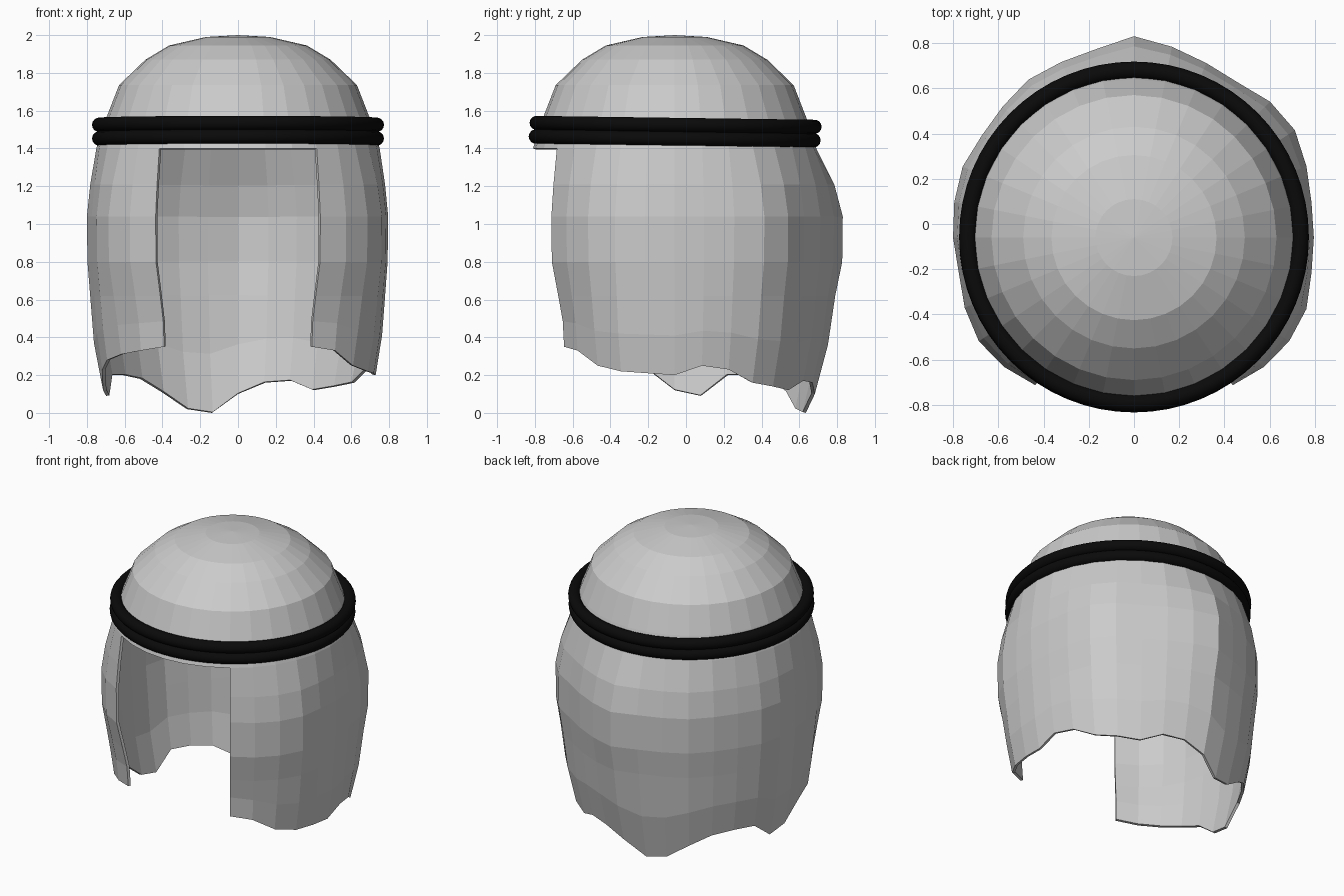
import bpy, bmesh
from math import sin, cos, radians, tau
from mathutils import Vector

if "Cube" in bpy.data.objects:
    bpy.data.objects.remove(bpy.data.objects["Cube"])

N = 32            # radial segments
CY = -0.06        # axis of the head cloth
OPEN = 3          # face opening spans segments -3..3

# dome rings (radius, z) from crown to brow
DOME = [(0.17, 1.99), (0.365, 1.945), (0.49, 1.87), (0.63, 1.735), (0.70, 1.555), (0.75, 1.40)]
# hanging rows: (base radius, z, fold strength)
DRAPE = [(0.775, 1.21, 0.7), (0.79, 1.04, 1.0), (0.787, 0.80, 1.0), (0.775, 0.62, 0.75)]
# fullest radius and hem height for each column from right flap edge, round the back, to the left
FULL = [.785, .81, .825, .825, .80, .795, .80, .825, .855, .85, .825, .835, .86, .89,
        .85, .84, .84, .82, .81, .82, .81, .80, .79, .81, .825, .81, .785]
HEM = [.35, .33, .25, .22, .21, .20, .25, .23, .16, .14, .12, .17, .16, .10,
       0, .02, .11, .18, .20, .20, .09, .12, .23, .28, .31, .33, .35]


def point(i, r, z):
    a = tau * i / N
    return (r * sin(a), CY - r * cos(a), z)


# head cloth: dome plus draped skirt with an open face
bm = bmesh.new()
crown = bm.verts.new((0, CY, 2.0))
rings = [[bm.verts.new(point(i, r, z)) for i in range(N)] for r, z in DOME]
for i in range(N):
    k = (i + 1) % N
    bm.faces.new((crown, rings[0][i], rings[0][k]))
    for a, b in zip(rings, rings[1:]):
        bm.faces.new((a[i], b[i], b[k], a[k]))

columns = []
for n, (full, hem) in enumerate(zip(FULL, HEM)):
    i = n + OPEN
    fold = full - 0.79
    edge = max(0, 1 - min(n, len(FULL) - 1 - n) / 3)     # flaps tuck in toward the face
    col = [rings[-1][i]]
    for r, z, w in DRAPE:
        tuck = 0.03 * edge if z < 0.7 else 0
        col.append(bm.verts.new(point(i, r + fold * w - tuck, z)))
    mid = (0.62 + hem) / 2
    for z, w in ((mid, 0.55), (hem, 0.35)):
        r = 0.755 - max(0, 0.34 - z) * 0.2 + min(0.02, max(0, z - 0.34) * 0.07)
        col.append(bm.verts.new(point(i, r + fold * w - 0.05 * edge, z)))
    columns.append(col)
for a, b in zip(columns, columns[1:]):
    for j in range(len(a) - 1):
        bm.faces.new((a[j], a[j + 1], b[j + 1], b[j]))

mesh = bpy.data.meshes.new("head_cloth")
bm.to_mesh(mesh)
bm.free()
cloth = bpy.data.objects.new("head_cloth", mesh)
bpy.context.collection.objects.link(cloth)
solid = cloth.modifiers.new("thickness", 'SOLIDIFY')
solid.thickness = 0.018
solid.offset = -1

# two stacked black cords, tilted slightly down at the back
black = bpy.data.materials.new("black_cord")
black.diffuse_color = (0.003, 0.003, 0.003, 1)
black.use_nodes = True
black.node_tree.nodes["Principled BSDF"].inputs["Base Color"].default_value = black.diffuse_color
for name, y, z in (("upper_cord", -0.055, 1.525), ("lower_cord", -0.06, 1.453)):
    bpy.ops.mesh.primitive_torus_add(major_radius=0.735, minor_radius=0.038,
                                     major_segments=64, minor_segments=14,
                                     location=(0, y, z), rotation=(radians(-0.8), 0, 0))
    cord = bpy.context.object
    cord.name = name
    cord.data.materials.append(black)
    bpy.ops.object.shade_smooth()
